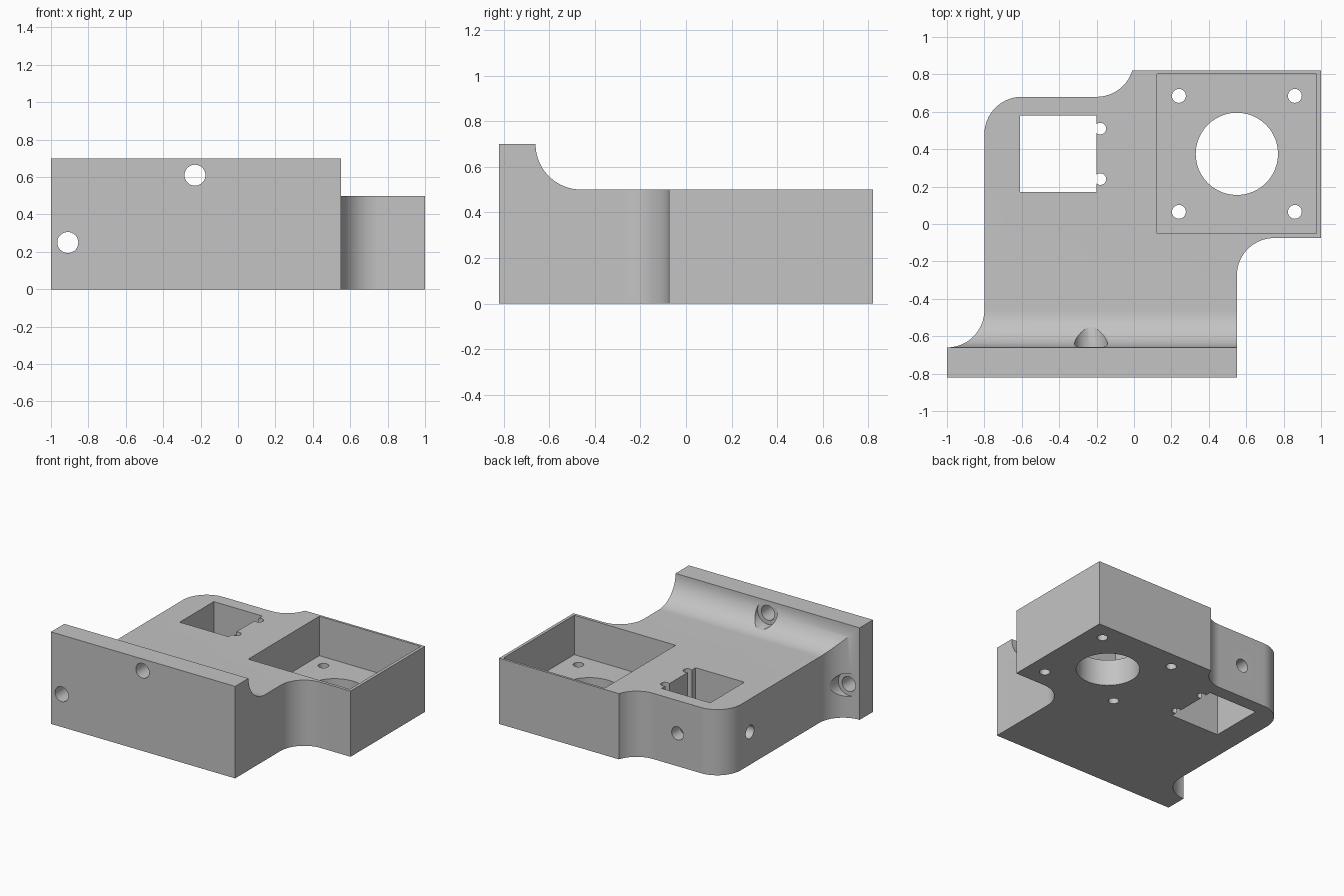
import bpy, bmesh, math
from mathutils import Matrix, Vector

cube = bpy.data.objects.get("Cube")
if cube:
    bpy.data.objects.remove(cube, do_unlink=True)

grey = bpy.data.materials.new("plain grey")
grey.use_nodes = True
tone = (0.55, 0.55, 0.55, 1)
grey.diffuse_color = tone
grey.node_tree.nodes["Principled BSDF"].inputs["Base Color"].default_value = tone


def arc(cx, cy, r, a0, a1, n=20):
    steps = [math.radians(a0 + (a1 - a0) * i / n) for i in range(n + 1)]
    return [(cx + r * math.cos(a), cy + r * math.sin(a)) for a in steps]


def finish(name, bm):
    bmesh.ops.recalc_face_normals(bm, faces=bm.faces)
    mesh = bpy.data.meshes.new(name)
    bm.to_mesh(mesh)
    bm.free()
    mesh.materials.append(grey)
    obj = bpy.data.objects.new(name, mesh)
    bpy.context.collection.objects.link(obj)
    return obj


def prism(name, points, push):
    """Extrude a closed loop of 3D points along a vector."""
    bm = bmesh.new()
    face = bm.faces.new([bm.verts.new(p) for p in points])
    new = bmesh.ops.extrude_face_region(bm, geom=[face])["geom"]
    bmesh.ops.translate(bm, vec=push, verts=[v for v in new if isinstance(v, bmesh.types.BMVert)])
    return finish(name, bm)


def box(name, x0, x1, y0, y1, z0, z1):
    return prism(name, [(x0, y0, z0), (x1, y0, z0), (x1, y1, z0), (x0, y1, z0)], (0, 0, z1 - z0))


def rod(name, start, end, r):
    a, b = Vector(start), Vector(end)
    turn = (b - a).to_track_quat("Z", "Y").to_matrix().to_4x4()
    bm = bmesh.new()
    bmesh.ops.create_cone(bm, cap_ends=True, segments=48, radius1=r, radius2=r,
                          depth=(b - a).length, matrix=Matrix.Translation((a + b) / 2) @ turn)
    return finish(name, bm)


# Block with rounded corners, full height of the front lip
outline = [(-1, -0.82), (0.55, -0.82)]
outline += arc(0.75, -0.275, 0.2, 180, 90)
outline += [(1, -0.075), (1, 0.82)]
outline += arc(-0.2, 0.88, 0.2, -17.5, -90)
outline += arc(-0.6, 0.48, 0.2, 90, 180)
outline += arc(-1, -0.46, 0.2, 0, -90)
body = prism("mount_block", [(x, y, 0) for x, y in outline], (0, 0, 0.7))

# Lowered deck with a curved rise into the lip
sweep = arc(-0.46, 0.7, 0.2, 180, 270) + [(1, 0.5), (1, 0.9), (-0.66, 0.9)]
cutters = [prism("deck_cutter", [(-1.2, y, z) for y, z in sweep], (2.4, 0, 0))]

# Square pocket with a large bore and four screw holes
mx, my = 0.55, 0.375
cutters += [box("pocket_cutter", mx - 0.427, mx + 0.427, my - 0.427, my + 0.427, 0.2, 0.9),
            rod("bore_cutter", (mx, my, -0.1), (mx, my, 0.4), 0.22)]
for sx in (-0.31, 0.31):
    for sy in (-0.31, 0.31):
        cutters.append(rod("screw_cutter", (mx + sx, my + sy, -0.1), (mx + sx, my + sy, 0.4), 0.037))

# Square window with two round notches
cutters.append(box("window_cutter", -0.61, -0.2, 0.17, 0.58, -0.1, 0.9))
for y in (0.24, 0.51):
    cutters.append(rod("notch_cutter", (-0.18, y, -0.1), (-0.18, y, 0.9), 0.031))

# Side holes running into the window
cutters += [rod("back_hole_cutter", (-0.405, 0.9, 0.25), (-0.405, 0.4, 0.25), 0.05),
            rod("side_hole_cutter", (-1, 0.375, 0.25), (-0.4, 0.375, 0.25), 0.05)]

# Counterbored bolt holes through the lip
for x, z in ((-0.23, 0.61), (-0.91, 0.25)):
    cutters += [rod("bolt_cutter", (x, -0.95, z), (x, -0.5, z), 0.056),
                rod("counterbore_cutter", (x, -0.657, z), (x, -0.46, z), 0.088)]

bpy.ops.object.select_all(action="DESELECT")
bpy.context.view_layer.objects.active = body
body.select_set(True)
for cutter in cutters:
    mod = body.modifiers.new("cut", "BOOLEAN")
    mod.operation = "DIFFERENCE"
    mod.solver = "EXACT"
    mod.object = cutter
    bpy.ops.object.modifier_apply(modifier=mod.name)
    bpy.data.objects.remove(cutter, do_unlink=True)

bpy.ops.object.shade_smooth_by_angle(angle=math.radians(30))
